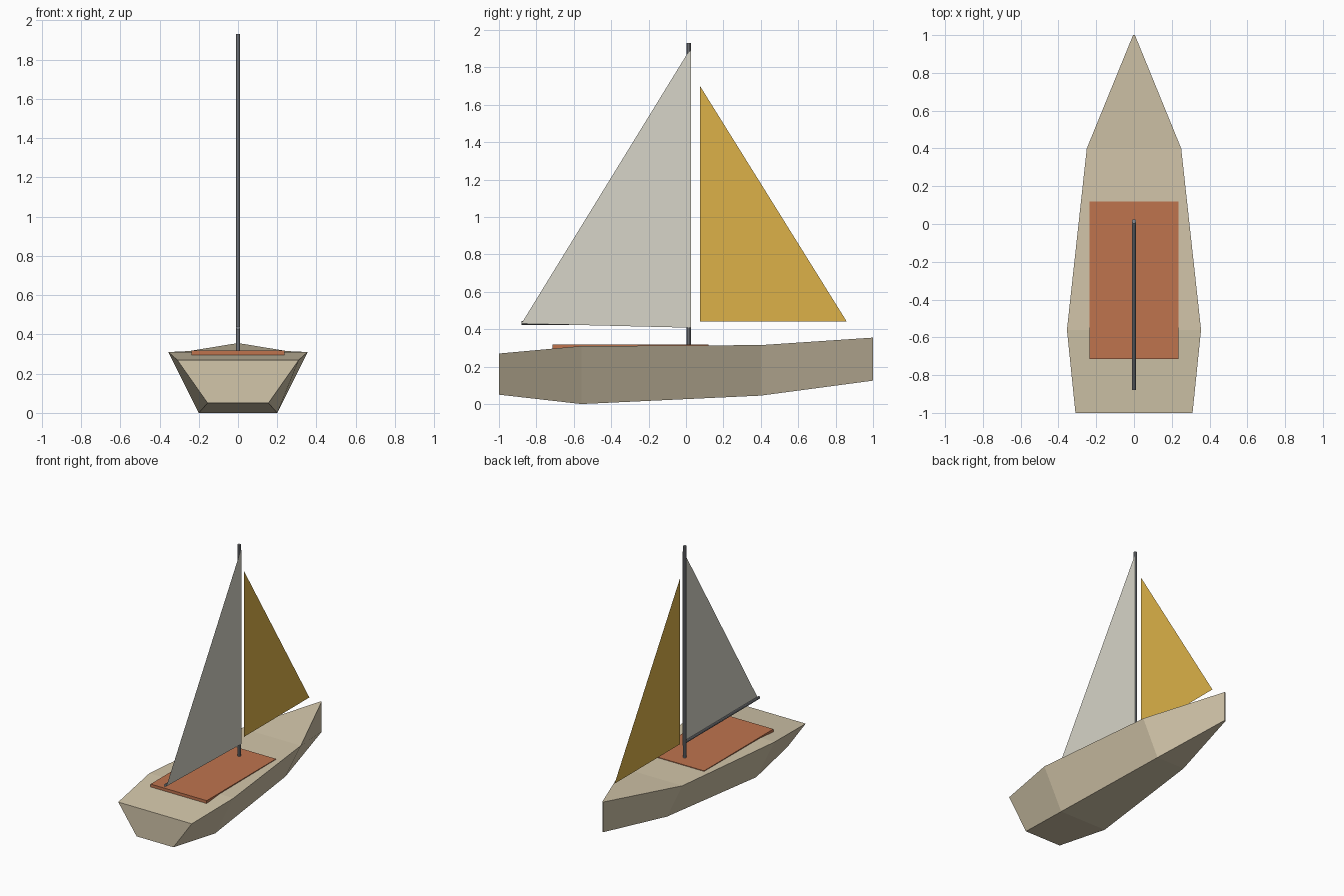
import bpy, bmesh
from mathutils import Vector

if "Cube" in bpy.data.objects:
    bpy.data.objects.remove(bpy.data.objects["Cube"])


def paint(obj, name, rgb):
    mat = bpy.data.materials.new(name)
    mat.diffuse_color = (*[c ** 2.2 for c in rgb], 1)
    mat.use_nodes = True
    mat.node_tree.nodes["Principled BSDF"].inputs["Base Color"].default_value = mat.diffuse_color
    obj.data.materials.append(mat)


def mesh_object(name, verts, faces):
    bm = bmesh.new()
    vs = [bm.verts.new(v) for v in verts]
    for f in faces:
        bm.faces.new([vs[i] for i in f])
    if len(faces) > 1:
        bmesh.ops.recalc_face_normals(bm, faces=bm.faces[:])
    me = bpy.data.meshes.new(name)
    bm.to_mesh(me)
    bm.free()
    obj = bpy.data.objects.new(name, me)
    bpy.context.collection.objects.link(obj)
    return obj


def rod(name, a, b, radius, sides=10):
    a, b = Vector(a), Vector(b)
    bpy.ops.mesh.primitive_cylinder_add(vertices=sides, radius=radius, depth=(b - a).length,
                                        location=(a + b) / 2)
    obj = bpy.context.object
    obj.rotation_euler = (b - a).to_track_quat('Z', 'Y').to_euler()
    obj.name = name
    bpy.ops.object.shade_smooth_by_angle()
    return obj


def sail(name, x, outline):
    return mesh_object(name, [(x, y, z) for y, z in outline], [range(len(outline))])


# Hull: lofted sections (y, deck half width, deck z, bottom half width, bottom z)
sections = [(-1, .31, .27, .155, .05), (-.56, .355, .31, .20, 0),
            (.4, .25, .315, .12, .045), (1, .005, .355, .005, .125)]
verts, faces = [], []
for y, dw, dz, bw, bz in sections:
    verts += [(-dw, y, dz), (dw, y, dz), (bw, y, bz), (-bw, y, bz)]
for s in range(0, 12, 4):
    for i in range(4):
        j = (i + 1) % 4
        faces.append((s + i, s + j, s + 4 + j, s + 4 + i))
faces += [(0, 1, 2, 3), (12, 13, 14, 15)]
hull = mesh_object("hull", verts, faces)
paint(hull, "hull_cream", (.82, .77, .66))

# Low cabin panel set into the deck
bpy.ops.mesh.primitive_cube_add(size=1, location=(0, -.2975, .307))
cabin = bpy.context.object
cabin.name = "cabin_top"
cabin.scale = (.473, .835, .022)
paint(cabin, "cabin_orange", (.74, .45, .31))

# Mast and boom
for spar in (rod("mast", (0, .014, .30), (0, .014, 1.93), .012),
             rod("boom", (0, .014, .433), (0, -.88, .433), .010)):
    paint(spar, "spar_grey", (.55, .56, .58))

# Sails: single flat sheets
main = sail("main_sail", .012, [(.026, .408), (.026, 1.89), (.005, 1.87), (-.88, .43)])
paint(main, "sail_white", (.84, .83, .78))
jib = sail("jib_sail", 0, [(.86, .44), (.075, 1.70), (.075, .44)])
paint(jib, "sail_yellow", (.86, .69, .29))
